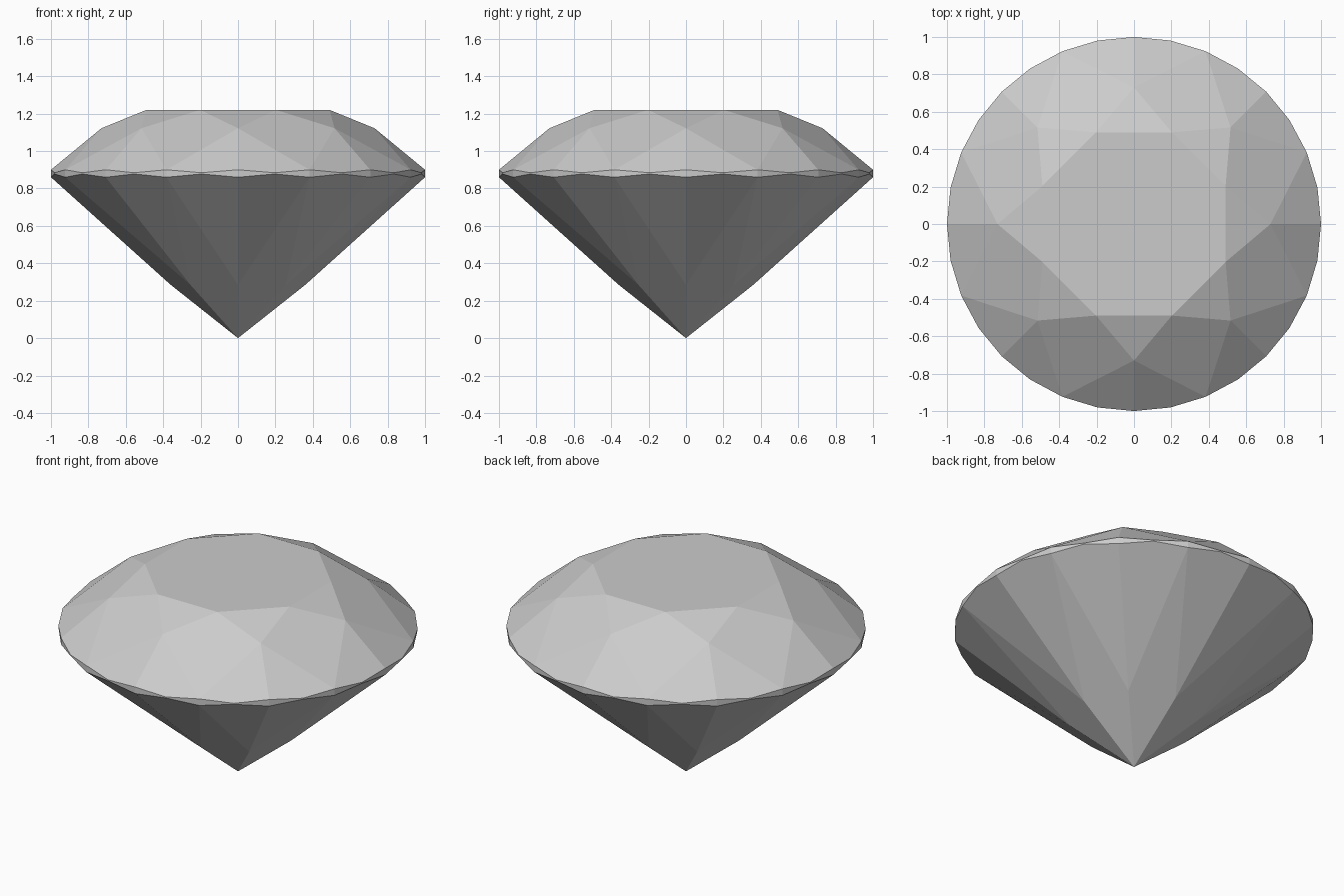
import bpy, bmesh
from math import sin, cos, pi

if "Cube" in bpy.data.objects:
    bpy.data.objects.remove(bpy.data.objects["Cube"])

N = 8                       # symmetry of the brilliant cut
bm = bmesh.new()


def ring(count, radius, heights, offset=0.0):
    """Circle of vertices; heights repeat around the ring."""
    out = []
    for i in range(count):
        a = 2 * pi * (i + offset) / count
        out.append(bm.verts.new((radius * cos(a), radius * sin(a), heights[i % len(heights)])))
    return out


# Levels of the stone, top to bottom
table = ring(N, 0.53, [1.22], 0.5)
crown = ring(N, 0.73, [1.122])
girdle_top = ring(4 * N, 1.0, [0.90, 0.884])
girdle_low = ring(4 * N, 1.0, [0.86, 0.8775])
pavilion = ring(N, 0.36, [0.285])
culet = bm.verts.new((0, 0, 0))

bm.faces.new(table)

for i in range(N):
    j = (i + 1) % N
    g = [(4 * i + k) % (4 * N) for k in range(-2, 3)]
    # star and kite facets of the crown
    bm.faces.new((table[i - 1], crown[i], table[i]))
    bm.faces.new((table[i], crown[i], girdle_top[g[4]], crown[j]))
    # main facets of the pavilion
    bm.faces.new((culet, pavilion[j], girdle_low[g[4]], pavilion[i]))
    # paired half facets above and below the girdle
    for a in (0, 2):
        bm.faces.new([crown[i]] + [girdle_top[k] for k in g[a:a + 3]])
        bm.faces.new([pavilion[i]] + [girdle_low[k] for k in reversed(g[a:a + 3])])

# Scalloped girdle band
for i in range(4 * N):
    j = (i + 1) % (4 * N)
    bm.faces.new((girdle_low[i], girdle_low[j], girdle_top[j], girdle_top[i]))

bmesh.ops.recalc_face_normals(bm, faces=bm.faces)
mesh = bpy.data.meshes.new("cut_gem")
bm.to_mesh(mesh)
bm.free()
gem = bpy.data.objects.new("cut_gem", mesh)
bpy.context.collection.objects.link(gem)
